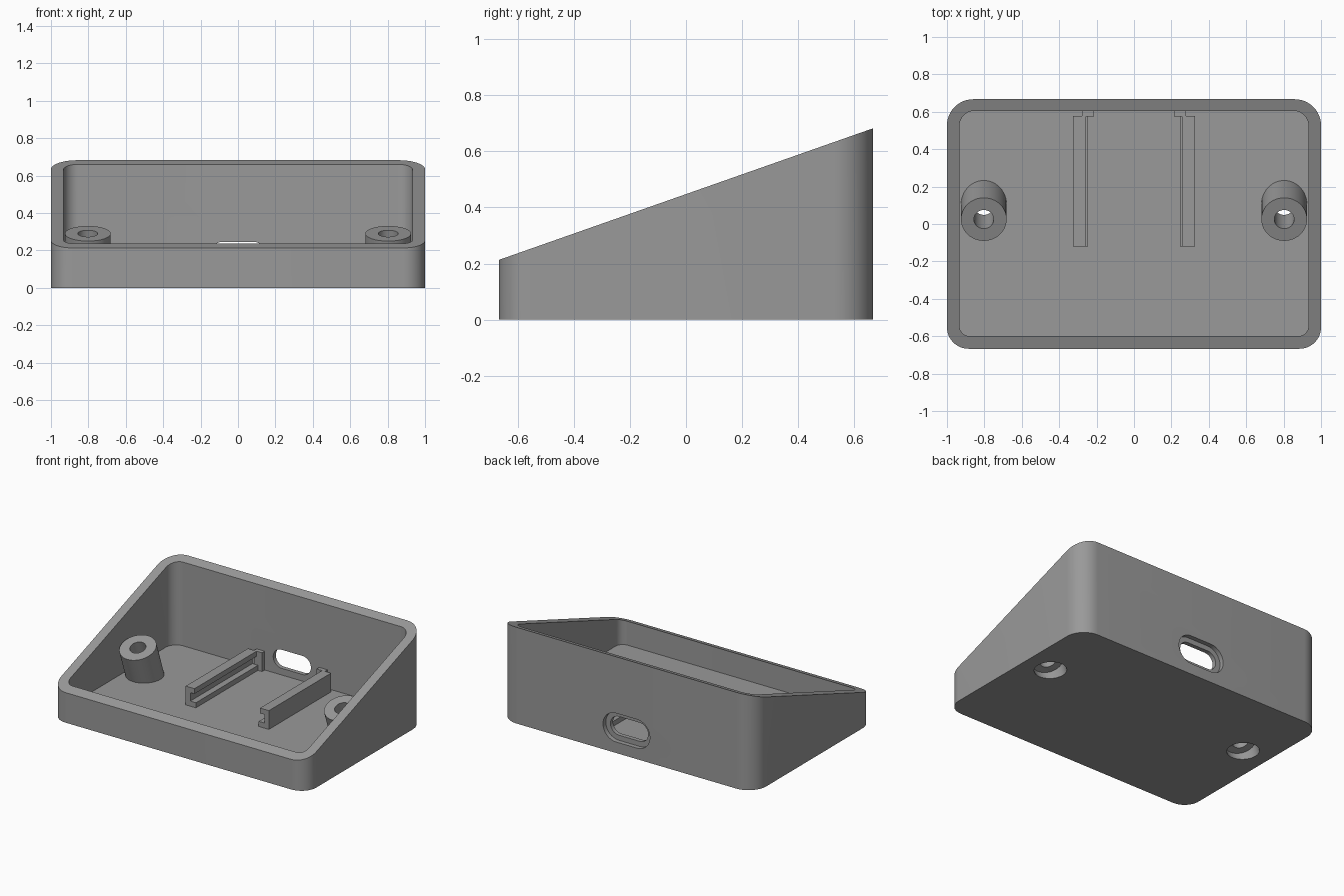
import bpy, bmesh, math
from mathutils import Vector

if "Cube" in bpy.data.objects:
    bpy.data.objects.remove(bpy.data.objects["Cube"])

SLOPE = 0.3516                       # rise of the sloped rim along y
FLOOR = 0.067
AXIS = Vector((0, -SLOPE, 1)).normalized()

grey = bpy.data.materials.new("grey plastic")
grey.diffuse_color = (0.32, 0.32, 0.32, 1)
grey.use_nodes = True
grey.node_tree.nodes["Principled BSDF"].inputs["Base Color"].default_value = grey.diffuse_color


def rim_z(y):
    return 0.213 + (y + 0.667) * SLOPE


def loft(name, lower, upper):
    """Closed solid between two matching rings of points."""
    bm = bmesh.new()
    a = [bm.verts.new(p) for p in lower]
    b = [bm.verts.new(p) for p in upper]
    n = len(a)
    bm.faces.new(a)
    bm.faces.new(b)
    for i in range(n):
        j = (i + 1) % n
        bm.faces.new((a[i], a[j], b[j], b[i]))
    bmesh.ops.recalc_face_normals(bm, faces=bm.faces)
    mesh = bpy.data.meshes.new(name)
    bm.to_mesh(mesh)
    bm.free()
    mesh.materials.append(grey)
    ob = bpy.data.objects.new(name, mesh)
    bpy.context.collection.objects.link(ob)
    return ob


def rounded(hx, y0, y1, r_front, r_back, seg=12):
    """Rounded rectangle outline, with separate front and back radii."""
    pts = []
    corners = ((1, 1, r_back), (-1, 1, r_back), (-1, -1, r_front), (1, -1, r_front))
    for k, (sx, sy, r) in enumerate(corners):
        cx, cy = sx * (hx - r), (y1 - r if sy > 0 else y0 + r)
        for i in range(seg + 1):
            t = math.pi / 2 * (k + i / seg)
            pts.append((cx + r * math.cos(t), cy + r * math.sin(t)))
    return pts


def ring(center, r, seg=48):
    """Circle of points square to the tilted axis."""
    u, v = Vector((1, 0, 0)), AXIS.cross(Vector((1, 0, 0)))
    return [center + r * (math.cos(t) * u + math.sin(t) * v)
            for t in (2 * math.pi * i / seg for i in range(seg))]


def drop(points, z):
    """Slide points along the tilted axis to a given height."""
    return [p + AXIS * ((z - p.z) / AXIS.z) for p in points]


def cut(ob, cutters):
    for c in cutters:
        m = ob.modifiers.new("cut", 'BOOLEAN')
        m.operation, m.solver, m.object = 'DIFFERENCE', 'EXACT', c
    bpy.context.view_layer.update()
    mesh = bpy.data.meshes.new_from_object(
        ob.evaluated_get(bpy.context.evaluated_depsgraph_get()))
    ob.modifiers.clear()
    ob.data = mesh


def pill(name, half, r, z, y0, y1):
    """Slot cutter running along y."""
    pts = []
    for k, sx in enumerate((1, -1)):
        for i in range(17):
            t = -math.pi / 2 + math.pi * (k + i / 16)
            pts.append((sx * half + r * math.cos(t), z + r * math.sin(t)))
    return loft(name, [(x, y0, h) for x, h in pts], [(x, y1, h) for x, h in pts])


# Case shell with a sloped rim, and its cavity
outer = rounded(1.0, -0.667, 0.667, 0.115, 0.14)
case = loft("case_shell", [(x, y, 0) for x, y in outer],
            [(x, y, rim_z(y)) for x, y in outer])
inner = rounded(0.933, -0.6, 0.605, 0.055, 0.08)
cavity = loft("cavity_cutter", [(x, y, FLOOR) for x, y in inner],
              [(x, y, 1) for x, y in inner])

# Cable slot with an outer recess in the back wall
slot = pill("slot_cutter", 0.082, 0.066, 0.18, 0.5, 0.8)
recess = pill("recess_cutter", 0.082, 0.102, 0.18, 0.635, 0.8)
cutters = [cavity, slot, recess]

# Tilted screw bosses with bores and head recesses underneath
bosses = []
for side, sx in (("left", -1), ("right", 1)):
    top = Vector((sx * 0.803, 0.025, 0.29))
    upper = ring(top, 0.122)
    boss = loft(side + "_screw_boss", drop(upper, 0.06), upper)
    bore = loft(side + "_bore_cutter", ring(top - AXIS * 0.6, 0.053),
                ring(top + AXIS * 0.2, 0.053))
    seat = top - AXIS * (0.21 / AXIS.z)
    head = loft(side + "_head_cutter", ring(seat - AXIS * 0.4, 0.102), ring(seat, 0.102))
    cut(boss, [bore, head])
    bosses.append(boss)
    cutters += [bore, head]
cut(case, cutters)
for c in cutters:
    bpy.data.objects.remove(c)

# Grooved board rails with end stops
profile = [(0.326, 0.06), (0.326, 0.2), (0.257, 0.2), (0.257, 0.163),
           (0.29, 0.163), (0.29, 0.103), (0.246, 0.103), (0.246, 0.06)]
stop = [(0.214, 0.06), (0.278, 0.06), (0.278, 0.2), (0.214, 0.2)]
rails = []
for side, sx in (("left", -1), ("right", 1)):
    for part, pts, y0, y1 in (("board_rail", profile, -0.12, 0.577),
                              ("rail_stop", stop, 0.575, 0.61)):
        rails.append(loft(f"{side}_{part}", [(sx * x, y0, z) for x, z in pts],
                          [(sx * x, y1, z) for x, z in pts]))

# Smooth the curved walls and keep the edges crisp
bpy.ops.object.select_all(action='DESELECT')
for ob in [case] + bosses:
    ob.select_set(True)
bpy.context.view_layer.objects.active = case
bpy.ops.object.shade_smooth_by_angle(angle=math.radians(30))
